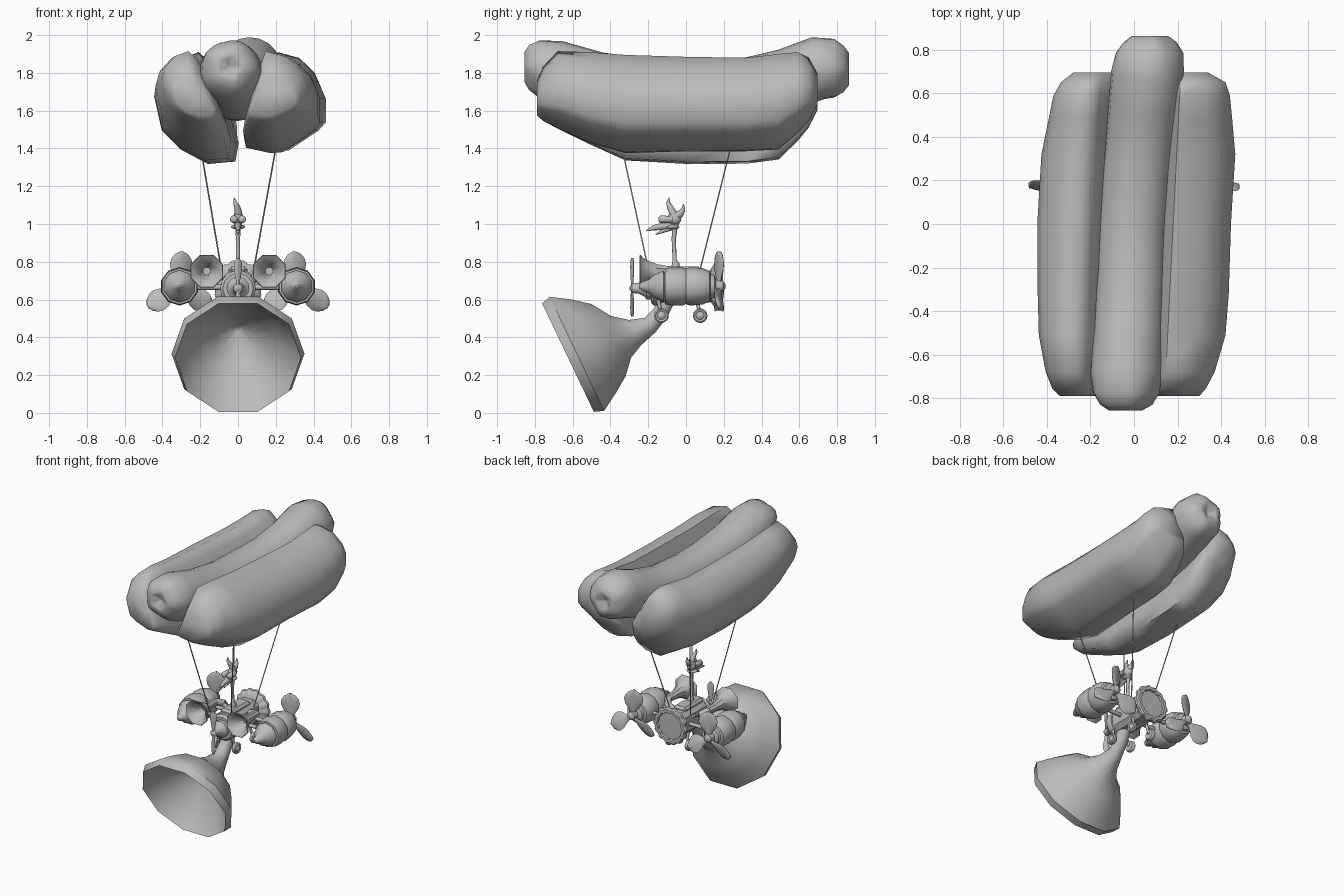
import bpy, bmesh, math
from mathutils import Vector, Matrix

grey = bpy.data.materials.new("plain grey")
grey.diffuse_color = (0.5, 0.5, 0.5, 1)


def finish(name, bm, angle=40):
    bmesh.ops.recalc_face_normals(bm, faces=bm.faces)
    me = bpy.data.meshes.new(name)
    bm.to_mesh(me)
    bm.free()
    me.materials.append(grey)
    ob = bpy.data.objects.new(name, me)
    bpy.context.collection.objects.link(ob)
    bpy.ops.object.select_all(action='DESELECT')
    ob.select_set(True)
    bpy.context.view_layer.objects.active = ob
    bpy.ops.object.shade_smooth_by_angle(angle=math.radians(angle))
    return ob


def loft(name, rings, angle=40):
    """Skin a list of point rings and cap both ends."""
    bm = bmesh.new()
    vs = [[bm.verts.new(p) for p in ring] for ring in rings]
    n = len(vs[0])
    for a, b in zip(vs, vs[1:]):
        for i in range(n):
            bm.faces.new((a[i], a[(i + 1) % n], b[(i + 1) % n], b[i]))
    bm.faces.new(vs[0])
    bm.faces.new(vs[-1])
    return finish(name, bm, angle)


def circle(c, d, r, n, turn=0, lobes=0, depth=0):
    """Ring around c facing d, optionally scalloped."""
    d = Vector(d).normalized()
    u = Vector((0, 1, 0)) if abs(d.x) > 0.9 else Vector((1, 0, 0))
    u = (u - d * u.dot(d)).normalized()
    v = d.cross(u)
    return [Vector(c) + (u * math.cos(t) + v * math.sin(t)) * r * (1 + depth * math.cos(lobes * t))
            for t in (turn + math.tau * i / n for i in range(n))]


def lathe(name, origin, axis, profile, n=12, turn=0, angle=40, lobes=0, depth=0):
    o, d = Vector(origin), Vector(axis).normalized()
    return loft(name, [circle(o + d * t, d, r, n, turn, lobes, depth) for t, r in profile], angle)


def tube(name, pts, n=10, angle=60):
    """Tube through (x, y, z, radius) points."""
    p = [Vector(q[:3]) for q in pts]
    rings = []
    for i, q in enumerate(pts):
        d = p[min(i + 1, len(p) - 1)] - p[max(i - 1, 0)]
        rings.append(circle(p[i], d, q[3], n))
    return loft(name, rings, angle)


def ellipsoid(name, loc, size, rot=None, seg=12):
    bm = bmesh.new()
    m = Matrix.Translation(loc) @ (rot or Matrix()) @ Matrix.Diagonal((*size, 1))
    bmesh.ops.create_uvsphere(bm, u_segments=seg, v_segments=seg // 2 + 2, radius=1, matrix=m)
    return finish(name, bm, 80)


def box(name, loc, size, bevel=0.015):
    bm = bmesh.new()
    bmesh.ops.create_cube(bm, size=1, matrix=Matrix.Translation(loc) @ Matrix.Diagonal((*size, 1)))
    bmesh.ops.bevel(bm, geom=bm.edges[:], offset=bevel, segments=1, affect='EDGES')
    return finish(name, bm, 30)


def blade(name, hub, degrees, pitch, outline, thick):
    """Pitched petal: outline holds (distance, half width)."""
    t = math.radians(degrees)
    m = Matrix.Translation(hub) @ Matrix.Rotation(-t, 4, 'Y') @ Matrix.Rotation(pitch, 4, 'X')
    loft(name, [[m @ Vector((r, thick * math.sin(a), w * math.cos(a)))
                 for a in (math.tau * i / 8 for i in range(8))] for r, w in outline], 60)


# Bun halves: crescent cross-section swept along y, with the outer edge given per station
def bun(name, section, drop, anchor, outer):
    stations = [(-0.79, 1.575, 1.76), (-0.755, 1.545, 1.835), (-0.68, 1.505, 1.915), (-0.51, 1.43, 1.91),
                (-0.32, 1.375, 1.895), (0, 1.385, 1.885), (.32, 1.385, 1.88), (.49, 1.395, 1.9),
                (.59, 1.48, 1.91), (.65, 1.545, 1.88), (.695, 1.63, 1.8)]
    lo, hi = min(z for _, z in section), max(z for _, z in section)
    far = max((x for x, _ in section), key=abs)
    rings = []
    for (y, zb, zt), edge in zip(stations, outer):
        zb -= drop * max(0, 1 - ((y - 0.15) / 0.7) ** 2)
        shift = .05 * y
        s = (edge - anchor - shift) / (far - anchor)
        rings.append([(anchor + shift + (x - anchor) * s, y, zb + (z - lo) / (hi - lo) * (zt - zb))
                      for x, z in section])
    loft(name, rings, 75)


bun("left_bun", [(-.25, 1.93), (-.345, 1.89), (-.415, 1.8), (-.44, 1.7), (-.40, 1.5), (-.30, 1.39),
                 (-.16, 1.307), (-.03, 1.32), (-.013, 1.43), (-.087, 1.656), (-.19, 1.87)], 0.07, -.17,
    (-.34, -.375, -.405, -.437, -.442, -.444, -.425, -.39, -.37, -.335, -.28))
bun("right_bun", [(.18, 1.93), (.315, 1.89), (.41, 1.79), (.45, 1.69), (.45, 1.55), (.41, 1.5),
                  (.255, 1.386), (.19, 1.38), (.06, 1.41), (.05, 1.455), (.124, 1.76)], 0.0, .18,
    (.30, .33, .37, .42, .435, .445, .465, .45, .44, .42, .34))

# Sausage with gathered, dimpled ends: x, y, z, radius, lobe depth, tilt
links = [(-.045, -.825, 1.83, .012, 0, 0), (-.045, -.855, 1.83, .05, .15, 0), (-.045, -.855, 1.83, .075, .12, 0),
         (-.042, -.83, 1.828, .118, .07, 0), (-.04, -.775, 1.82, .152, .03, 0), (-.037, -.69, 1.805, .167, 0, -.2),
         (-.025, -.48, 1.75, .163, 0, -.25), (-.012, -.2, 1.71, .16, 0, -.1), (-.005, 0, 1.705, .16, 0, 0),
         (.02, .3, 1.715, .16, 0, .1), (.045, .53, 1.765, .163, 0, .25), (.062, .7, 1.825, .167, 0, .2),
         (.067, .785, 1.825, .155, .03, 0), (.067, .835, 1.82, .12, .07, 0), (.067, .863, 1.82, .08, .12, 0),
         (.067, .863, 1.82, .05, .15, 0), (.067, .835, 1.82, .012, 0, 0)]
loft("sausage", [circle((x, y, z), (0, 1, k), r, 20, .3, 5, d) for x, y, z, r, d, k in links], 70)

# Ropes
for x0, x1 in ((-.197, -.085), (.2, .08)):
    for y0, y1 in ((-.338, -.195), (.235, .07)):
        tube("rope", [(x0, y0, 1.40, .004), (x1, y1, .74, .004)], 6)

# Fuselage, nose rings and spinner
box("fuselage", (0, 0, .67), (.15, .32, .17), .03)
box("deck", (0, -.03, .755), (.10, .22, .04))
lathe("nose", (0, 0, .66), (0, -1, 0), [(.13, .09), (.17, .095), (.185, .08), (.185, .06), (.21, .06),
                                        (.22, .045), (.25, .03), (.285, .025), (.30, .006)], 14)
for a in (90, 270):
    blade("front_blade", (0, -.285, .665), a, .35,
          [(.01, .008), (.05, .014), (.1, .023), (.135, .022), (.155, .006)], .007)

# Scalloped rear ring and its recessed plate
lathe("rear_ring", (0, 0, .675), (0, 1, 0), [(.13, .085), (.155, .12), (.165, .13), (.185, .13), (.195, .12),
                                             (.195, .098), (.18, .095)], 84, lobes=14, depth=.04)

# Side engines, arms, small horns, wheels
for s in (-1, 1):
    ex, ez = s * .31, .67
    lathe("engine", (ex, 0, ez), (0, 1, 0),
          [(-.25, .008), (-.235, .022), (-.19, .04), (-.175, .058), (-.12, .085), (-.11, .072), (-.11, .095),
           (-.09, .1), (-.02, .102), (0, .094), (.02, .102), (.09, .096), (.125, .08), (.13, .065),
           (.15, .06), (.16, .035), (.195, .03), (.21, .008)], 10, math.pi / 10)
    for a in (94 if s > 0 else 86, 210, 330):
        blade("rear_blade", (ex, .175, .66), a, .4,
              [(.015, .012), (.05, .026), (.09, .055), (.125, .065), (.155, .058), (.18, .038), (.195, .008)], .012)
    for y in (-.05, .06):
        tube("engine_arm", [(s * .06, y, .665, .014), (s * .24, y, .665, .014)], 8)
    lathe("small_horn", (s * .165, 0, .75), (0, -1, 0),
          [(.02, .025), (.10, .03), (.15, .04), (.19, .055), (.225, .075), (.24, .094),
           (.245, .09), (.225, .062), (.19, .042), (.15, .022)], 8, math.pi / 8)
    tube("horn_pipe", [(s * .165, -.03, .75, .025), (s * .13, .02, .73, .025), (s * .05, .03, .70, .025)])
    for y in (-.13, .075):
        lathe("wheel", (s * .08, y, .515), (s, 0, 0), [(-.015, .02), (-.015, .034), (-.008, .039), (.008, .039),
                                                       (.015, .032), (.010, .022), (.018, .012), (.02, .004)], 14)
        tube("wheel_strut", [(s * .065, y, .515, .008), (s * .055, y - .02, .61, .011)], 8)

# Large ten-sided horn underneath: bevelled rim and hollow mouth
mouth = (0, -.9, -.43)
horn = [((0, -.10, .60), (0, -.3, -1), .045), ((0, -.135, .53), (0, -.5, -.8), .045),
        ((0, -.19, .465), (0, -.8, -.6), .05), ((0, -.27, .425), mouth, .078),
        ((0, -.345, .402), mouth, .13), ((0, -.41, .386), mouth, .222), ((0, -.485, .355), mouth, .285),
        ((0, -.5775, .313), mouth, .352), ((0, -.6245, .292), mouth, .334), ((0, -.60, .305), mouth, .322),
        ((0, -.48, .36), mouth, .235), ((0, -.40, .40), mouth, .13), ((0, -.30, .445), mouth, .015)]
loft("large_horn", [circle(c, d, r, 10) for c, d, r in horn], 50)

# Bird-like periscope: neck, collar, head, eyes, beak, crest
tube("neck", [(0, -.055, .75, .024), (0, -.055, .79, .02), (0, -.06, .81, .011), (0, -.065, .92, .011),
              (0, -.06, .97, .014), (0, -.055, 1.02, .022)], 8)
ellipsoid("collar", (0, -.07, .985), (.038, .035, .013))
ellipsoid("head", (0, -.065, 1.025), (.03, .04, .033))
for s in (-1, 1):
    tube("eye", [(s * .022, -.07, 1.025, .018), (s * .022, -.135, 1.025, .021), (s * .022, -.145, 1.025, .012)], 10)
tube("upper_beak", [(0, -.06, .995, .02), (0, -.12, .988, .02), (0, -.17, .98, .014), (0, -.21, .965, .004)], 8)
tube("lower_beak", [(0, -.07, .985, .016), (0, -.12, .965, .012), (0, -.16, .945, .003)], 8)
tube("front_crest", [(0, -.06, 1.03, .026), (.002, -.07, 1.06, .02), (-.004, -.085, 1.09, .016),
                     (-.016, -.095, 1.115, .01), (-.02, -.09, 1.14, .002)], 8)
tube("rear_crest", [(0, -.055, 1.04, .025), (0, -.03, 1.055, .02), (0, -.015, 1.075, .012),
                    (0, -.012, 1.105, .002)], 8)
